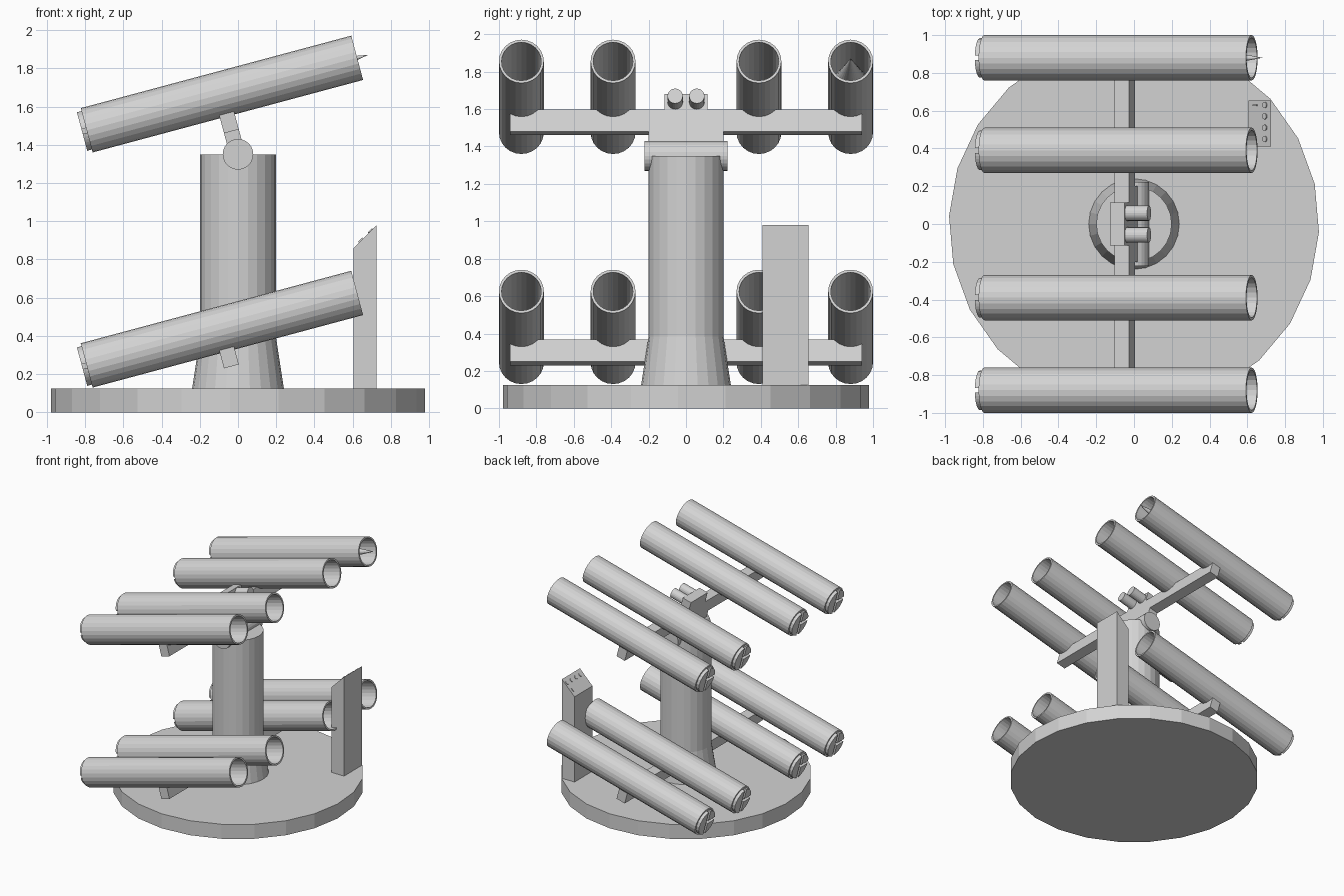
import bpy, bmesh, math
from mathutils import Matrix, Vector

if "Cube" in bpy.data.objects:
    bpy.data.objects.remove(bpy.data.objects["Cube"])

grey = bpy.data.materials.new("light grey")
grey.diffuse_color = (0.65, 0.65, 0.65, 1)
grey.use_nodes = True
grey.node_tree.nodes["Principled BSDF"].inputs["Base Color"].default_value = grey.diffuse_color

TILT = Matrix.Rotation(math.radians(-15), 4, 'Y')
ALONG_X = Matrix.Rotation(math.radians(90), 4, 'Y')
ALONG_Y = Matrix.Rotation(math.radians(-90), 4, 'X')
move = lambda x, y, z: Matrix.Translation((x, y, z))


def finish(name, bm, matrix=Matrix()):
    bmesh.ops.remove_doubles(bm, verts=bm.verts, dist=1e-5)
    bmesh.ops.recalc_face_normals(bm, faces=bm.faces)
    bm.transform(matrix)
    mesh = bpy.data.meshes.new(name)
    bm.to_mesh(mesh)
    bm.free()
    mesh.materials.append(grey)
    ob = bpy.data.objects.new(name, mesh)
    bpy.context.collection.objects.link(ob)
    return ob


def lathe(name, profile, sides, matrix=Matrix(), phase=0.0):
    """Revolve (radius, height) points about the local z axis."""
    bm = bmesh.new()
    rings = []
    for r, h in profile:
        if r == 0:
            rings.append([bm.verts.new((0, 0, h))] * sides)
        else:
            rings.append([bm.verts.new((r * math.cos(a), r * math.sin(a), h))
                          for a in (phase + math.tau * i / sides for i in range(sides))])
    for lo, hi in zip(rings, rings[1:]):
        if lo[0] is lo[1] or hi[0] is hi[1]:
            tip, ring = (lo[0], hi) if lo[0] is lo[1] else (hi[0], lo)
            for i in range(sides):
                bm.faces.new((tip, ring[i], ring[(i + 1) % sides]))
        else:
            for i in range(sides):
                j = (i + 1) % sides
                bm.faces.new((lo[i], lo[j], hi[j], hi[i]))
    return finish(name, bm, matrix)


def cylinder(name, r, h0, h1, sides, matrix=Matrix(), phase=0.0):
    return lathe(name, [(0, h0), (r, h0), (r, h1), (0, h1)], sides, matrix, phase)


def prism(name, points, offset, matrix=Matrix()):
    bm = bmesh.new()
    face = bm.faces.new([bm.verts.new(p) for p in points])
    ext = bmesh.ops.extrude_face_region(bm, geom=[face], use_keep_orig=True)
    for v in ext["geom"]:
        if isinstance(v, bmesh.types.BMVert):
            v.co += Vector(offset)
    return finish(name, bm, matrix)


def box(name, x0, x1, y0, y1, z0, z1, matrix=Matrix()):
    pts = [(x0, y0, z0), (x1, y0, z0), (x1, y1, z0), (x0, y1, z0)]
    return prism(name, pts, (0, 0, z1 - z0), matrix)


# round base and flared column
cylinder("base", 0.98, 0, 0.125, 24, phase=math.radians(-2.5))
lathe("column", [(0, 0.12), (0.24, 0.125), (0.2, 0.385), (0.2, 1.35), (0, 1.35)], 24)
cylinder("pivot", 0.08, -0.222, 0.222, 24, move(0, 0, 1.35) @ ALONG_Y)


def breech_cap(frame):
    """Raised pads on the tube's rear, parted by a T-shaped channel."""
    for a0, a1, corner in ((-83, 83, None), (97, 173, (-0.013, 0.013)),
                           (187, 263, (-0.013, -0.013))):
        pts = []
        for i in range(9):
            a = math.radians(a0 + (a1 - a0) * i / 8)
            pts.append((-0.755, 0.105 * math.cos(a), 0.105 * math.sin(a)))
        if corner:
            pts.append((-0.755, *corner))
        prism("breech_cap", pts, (0.03, 0, 0), frame)


# two tilted racks of four hollow tubes
TUBE = [(0, -0.73), (0.12, -0.73), (0.12, 0.735), (0.106, 0.735), (0.106, -0.7), (0, -0.7)]
upper = move(-0.05, 0, 1.5285) @ TILT
lower = move(-0.05, 0, 0.2985) @ TILT
for label, frame in (("upper", upper), ("lower", lower)):
    box(label + "_crossbar", -0.04, 0.04, -0.94, 0.94, -0.06, 0.06, frame)
    for y in (-0.88, -0.39, 0.39, 0.88):
        tube_frame = frame @ move(0, y, 0.141)
        lathe(label + "_tube", TUBE, 24, tube_frame @ ALONG_X)
        breech_cap(tube_frame)

# pointed round loaded in one tube
lathe("loaded_round", [(0, -0.6), (0.1, -0.6), (0.1, 0.24), (0, 0.795)], 24,
      upper @ move(0, 0.88, 0.141) @ ALONG_X)

# pivot arm, sight housing and twin sights
box("pivot_arm", -0.04, 0.04, -0.2, 0.2, -0.185, 0.06, upper)
box("sight_housing", -0.04, 0.04, -0.114, 0.114, 0.055, 0.148, upper)
for y in (-0.058, 0.058):
    cylinder("sight", 0.041, 0.03, 0.162, 20, upper @ move(0, y, 0.103) @ ALONG_X)

# control console with sloped top
prism("console", [(0.605, 0.41, 0.12), (0.725, 0.41, 0.12),
                  (0.725, 0.41, 0.98), (0.605, 0.41, 0.86)], (0, 0.245, 0))
panel = move(0.605, 0, 0.86) @ Matrix.Rotation(math.radians(-45), 4, 'Y')
for y in (0.45, 0.51, 0.57, 0.63):
    cylinder("console_button", 0.016, -0.002, 0.006, 12, panel @ move(0.125, y, 0))
box("console_switch", 0.04, 0.07, 0.625, 0.633, -0.002, 0.007, panel)
